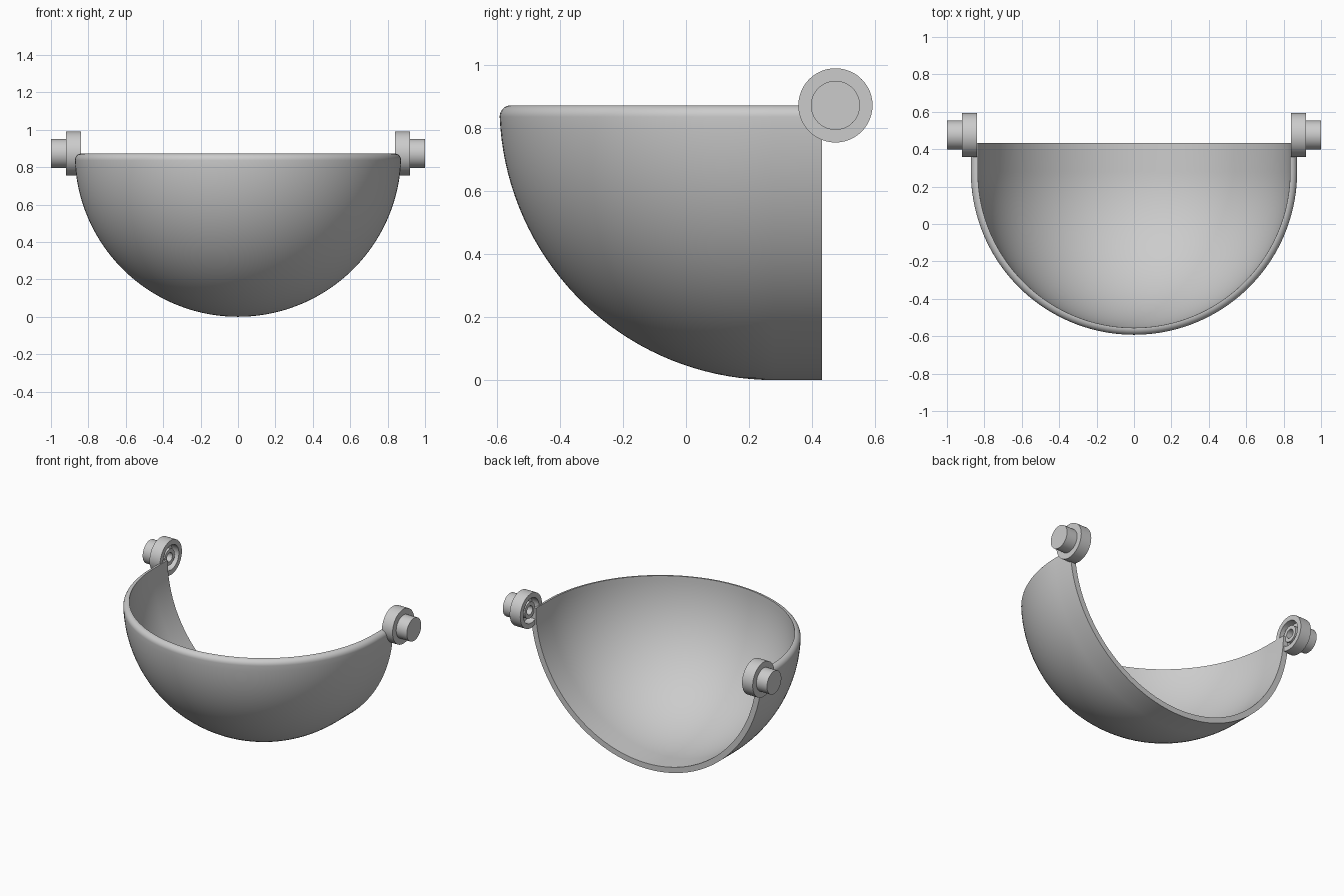
import bpy
import bmesh
from math import pi, sin, cos, asin, sqrt

cube = bpy.data.objects.get("Cube")
if cube:
    bpy.data.objects.remove(cube, do_unlink=True)

grey = bpy.data.materials.new("light grey")
grey.use_nodes = True
colour = (0.6, 0.6, 0.6, 1)
grey.diffuse_color = colour
grey.node_tree.nodes["Principled BSDF"].inputs["Base Color"].default_value = colour


def finish(bm, name):
    bmesh.ops.remove_doubles(bm, verts=bm.verts, dist=1e-5)
    bmesh.ops.recalc_face_normals(bm, faces=bm.faces)
    mesh = bpy.data.meshes.new(name)
    bm.to_mesh(mesh)
    bm.free()
    mesh.materials.append(grey)
    obj = bpy.data.objects.new(name, mesh)
    bpy.context.collection.objects.link(obj)
    bpy.ops.object.select_all(action="DESELECT")
    obj.select_set(True)
    bpy.context.view_layer.objects.active = obj
    bpy.ops.object.shade_smooth_by_angle(angle=0.6)
    return obj


def bridge(bm, loops, closed=False):
    """Join neighbouring rows of vertices with quads."""
    pairs = list(zip(loops, loops[1:]))
    if closed:
        pairs.append((loops[-1], loops[0]))
    for a, b in pairs:
        for i in range(len(a) - 1):
            bm.faces.new((a[i], a[i + 1], b[i + 1], b[i]))


# Bowl shell: quarter sphere with a rounded rim, extended straight backwards
OUTER, INNER, FILLET = 0.873, 0.835, 0.035
CENTRE_Y, BACK_Y, RIM_Z = 0.28, 0.432, 0.873
STEPS, TURNS = 36, 72

tilt = asin(FILLET / (OUTER - FILLET))
fillet_r = sqrt((OUTER - FILLET) ** 2 - FILLET ** 2)
profile = []
for i in range(STEPS + 1):
    a = -pi / 2 + (pi / 2 - tilt) * i / STEPS
    profile.append((OUTER * cos(a), OUTER * sin(a)))
for i in range(1, 9):
    a = -tilt + (pi / 2 + tilt) * i / 8
    profile.append((fillet_r + FILLET * cos(a), -FILLET + FILLET * sin(a)))
for i in range(STEPS + 1):
    a = -pi / 2 * i / STEPS
    profile.append((INNER * cos(a), INNER * sin(a)))

stations = [(-pi * i / TURNS, CENTRE_Y) for i in range(TURNS + 1)]
stations = [(0, BACK_Y)] + stations + [(-pi, BACK_Y)]
bm = bmesh.new()
rows = [[bm.verts.new((r * cos(t), y + r * sin(t), RIM_Z + z)) for r, z in profile]
        for t, y in stations]
bridge(bm, rows)
# Flat back edge of the shell
bm.faces.new(rows[0])
bm.faces.new(rows[-1])
finish(bm, "bowl_shell")


# Pivot hubs: disc with a recessed inner face and hollow boss, plus outer pin
HUB = [(0.89, 0), (0.89, 0.03), (0.85, 0.03), (0.85, 0.055), (0.89, 0.055),
       (0.89, 0.085), (0.84, 0.085), (0.84, 0.118), (0.92, 0.118),
       (0.92, 0.078), (1, 0.078), (1, 0)]
HUB_Y, SIDES = 0.475, 48
for name, side in (("left_pivot", 1), ("right_pivot", -1)):
    bm = bmesh.new()
    rows = []
    for i in range(SIDES):
        t = 2 * pi * i / SIDES
        rows.append([bm.verts.new((side * x, HUB_Y + r * cos(t), RIM_Z + r * sin(t)))
                     for x, r in HUB])
    bridge(bm, rows, closed=True)
    finish(bm, name)
